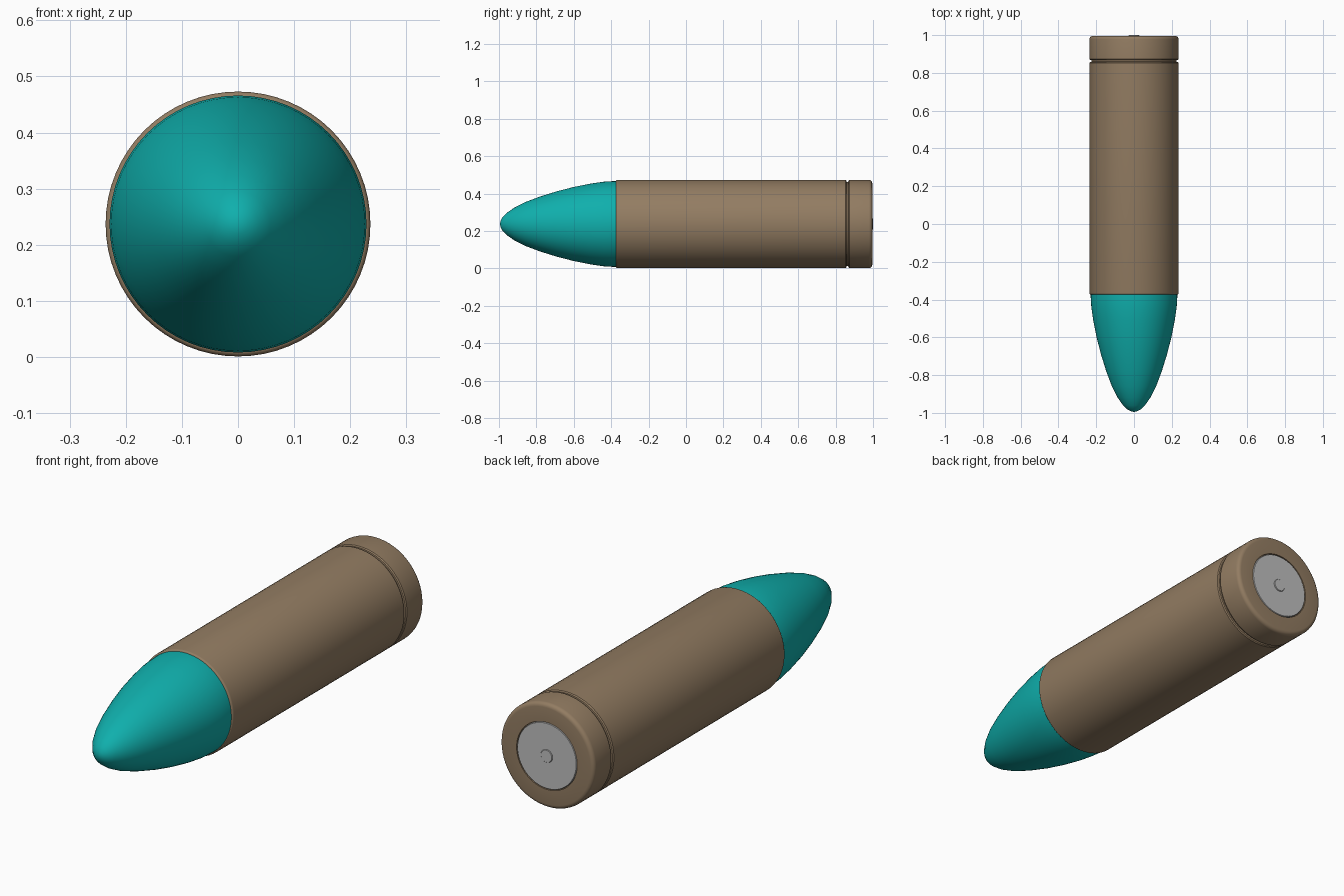
import bpy, bmesh, math
from mathutils import Vector

if "Cube" in bpy.data.objects:
    bpy.data.objects.remove(bpy.data.objects["Cube"], do_unlink=True)

RADIUS = 0.236
AXIS_Z = 0.237
SEGMENTS = 64


def material(name, colour):
    mat = bpy.data.materials.new(name)
    mat.use_nodes = True
    mat.diffuse_color = (*colour, 1)
    mat.node_tree.nodes["Principled BSDF"].inputs["Base Color"].default_value = (*colour, 1)
    return mat


def lathe(name, profile, mat, angle=35):
    """Revolve (y, radius) points around the long axis."""
    bm = bmesh.new()
    verts = [bm.verts.new((r, y, 0)) for y, r in profile]
    edges = [bm.edges.new(pair) for pair in zip(verts, verts[1:])]
    bmesh.ops.spin(bm, geom=verts + edges, cent=(0, 0, 0), axis=(0, 1, 0),
                   angle=math.tau, steps=SEGMENTS)
    bmesh.ops.remove_doubles(bm, verts=bm.verts, dist=0.0001)
    bmesh.ops.recalc_face_normals(bm, faces=bm.faces)
    mesh = bpy.data.meshes.new(name)
    bm.to_mesh(mesh)
    bm.free()
    mesh.materials.append(mat)
    obj = bpy.data.objects.new(name, mesh)
    obj.location = Vector((0, 0, AXIS_Z))
    bpy.context.collection.objects.link(obj)
    bpy.ops.object.select_all(action='DESELECT')
    obj.select_set(True)
    bpy.context.view_layer.objects.active = obj
    bpy.ops.object.shade_smooth_by_angle(angle=math.radians(angle))
    return obj


def rounded(y, r, size, start, steps=4):
    """Quarter round corner, centred at (y, r), from the given angle."""
    return [(y + size * math.cos(a), r + size * math.sin(a))
            for a in (start - math.pi / 2 * i / steps for i in range(steps + 1))]


brown = material("Brown casing", (0.29, 0.202, 0.122))
teal = material("Teal tip", (0.005, 0.43, 0.415))
grey = material("Grey primer", (0.52, 0.52, 0.52))

# Casing: rounded mouth, long wall, groove, rim and primer pocket
mouth = rounded(-0.365, RADIUS - 0.01, 0.01, math.pi)
rim = rounded(0.978, RADIUS - 0.018, 0.018, math.pi / 2)
groove = [(0.853, RADIUS), (0.858, RADIUS - 0.004), (0.859, RADIUS - 0.011),
          (0.867, RADIUS - 0.011), (0.868, RADIUS - 0.004), (0.873, RADIUS)]
pocket = [(0.996, 0.152), (0.986, 0.152), (0.986, 0)]
lathe("casing", [(-0.375, 0)] + mouth + groove + rim + pocket, brown)

# Pointed front with a small rounded nose
nose = [(-0.995, 0), (-0.991, 0.018), (-0.981, 0.037), (-0.96, 0.058),
        (-0.92, 0.086), (-0.86, 0.117), (-0.78, 0.147), (-0.69, 0.175),
        (-0.6, 0.198), (-0.51, 0.216), (-0.44, 0.226), (-0.39, 0.229),
        (-0.36, 0.229), (-0.36, 0)]
lathe("bullet_tip", nose, teal, 45)

# Primer disc and its raised centre button
lathe("primer", [(0.98, 0), (0.98, 0.149), (0.994, 0.149), (0.996, 0.147), (0.996, 0)], grey)
lathe("primer_button", [(0.99, 0), (0.99, 0.029), (0.998, 0.029), (1.0, 0.027), (1.0, 0)], grey)
